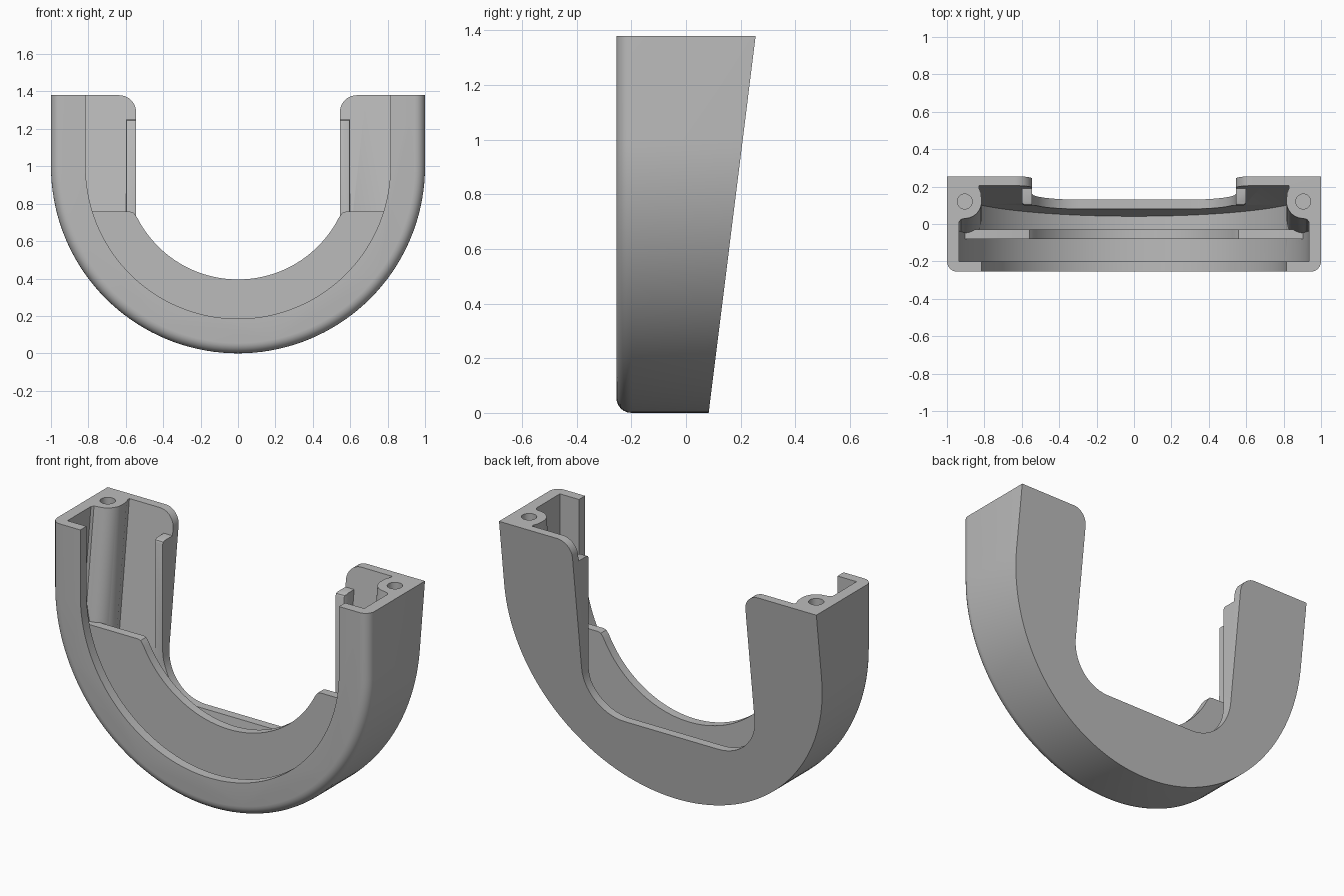
import bpy
import bmesh
from math import cos, sin, pi, asin, radians

if "Cube" in bpy.data.objects:
    bpy.data.objects.remove(bpy.data.objects["Cube"], do_unlink=True)

TOP, ABOVE, CENTRE = 1.38, 1.6, 1.0
WALL = 0.935      # inner radius of the outer wall
FRONT = -0.255

grey = bpy.data.materials.new("plain_grey")
grey.use_nodes = True
grey.diffuse_color = (0.5, 0.5, 0.5, 1)
grey.node_tree.nodes["Principled BSDF"].inputs["Base Color"].default_value = (0.5, 0.5, 0.5, 1)


def back(z, depth=0.0):
    """y of the leaning back face, moved forward by depth."""
    return 0.083 + 0.1246 * z - depth


def arc(cx, cz, r, a0, a1, steps):
    """Points on an arc, angles in radians."""
    angles = [a0 + (a1 - a0) * i / steps for i in range(steps + 1)]
    return [(cx + r * cos(a), cz + r * sin(a)) for a in angles]


def u_shape(r, top):
    return [(-r, top)] + arc(0, CENTRE, r, pi, 2 * pi, 72) + [(r, top)]


def loft(name, rings):
    """Closed solid through equal rings of 3D points."""
    bm = bmesh.new()
    loops = [[bm.verts.new(p) for p in ring] for ring in rings]
    n = len(loops[0])
    for a, b in zip(loops, loops[1:]):
        for i in range(n):
            j = (i + 1) % n
            bm.faces.new((a[i], a[j], b[j], b[i]))
    bm.faces.new(loops[0])
    bm.faces.new(loops[-1][::-1])
    bmesh.ops.recalc_face_normals(bm, faces=bm.faces)
    mesh = bpy.data.meshes.new(name)
    bm.to_mesh(mesh)
    bm.free()
    obj = bpy.data.objects.new(name, mesh)
    bpy.context.collection.objects.link(obj)
    mesh.materials.append(grey)
    return obj


def at_y(profile, y):
    return [(x, y, z) for x, z in profile]


def on_back(profile, depth=0.0):
    return [(x, back(z, depth), z) for x, z in profile]


def activate(obj):
    bpy.ops.object.select_all(action="DESELECT")
    obj.select_set(True)
    bpy.context.view_layer.objects.active = obj


def cut(target, cutter):
    mod = target.modifiers.new("cut", "BOOLEAN")
    mod.operation, mod.solver, mod.object = "DIFFERENCE", "EXACT", cutter
    activate(target)
    bpy.ops.object.modifier_apply(modifier=mod.name)
    bpy.data.objects.remove(cutter, do_unlink=True)


# Outer shell with a rounded front edge
rings = []
R = 0.055
for i in range(7):
    a = i / 6 * pi / 2
    rings.append(at_y(u_shape(1 - R + R * sin(a), TOP), FRONT + R - R * cos(a)))
shell = loft("outer_shell", rings + [on_back(u_shape(1, TOP))])

# Cavity, leaving screw columns and edge ribs standing
inner = u_shape(WALL, ABOVE)
cavity = loft("cavity_cutter", [at_y(inner, -0.2), on_back(inner, 0.05)])
column = [(1.1, 0.4), (1.1, -0.02), (0.945, -0.02), (0.938, 0.008), (0.925, 0.025)]
column += arc(0.905, 0.12, 0.09, 1.5 * pi, 0.95 * pi, 12)
column += [(0.818, 0.165), (0.828, 0.19), (0.828, 0.4)]
for side in (1, -1):
    lean = [[(side * x, y + back(z) - back(TOP), z) for x, y in column]
            for z in (0.3, 1.8)]
    cut(cavity, loft("screw_column", lean))
    rib = []
    for z, inset in ((0.3, 0), (1.235, 0), (1.246, 0.005), (1.25, 0.016)):
        y = 0.1 + inset
        outline = [(0.5, 0.5), (0.5, y), (0.587, y), (0.596, y + 0.004),
                   (0.6, y + 0.013), (0.6, 0.5)]
        rib.append([(side * x, v, z) for x, v in outline])
    cut(cavity, loft("edge_rib", rib))
cut(shell, cavity)

# Front opening inside the lip
lip = u_shape(0.815, ABOVE)
cut(shell, loft("front_cutter", [at_y(lip, -0.5), at_y(lip, -0.15)]))

# Back opening with rounded lower and upper corners
half = arc(0.295, 0.63, 0.25, -pi / 2, 0, 14)
half += arc(0.635, 1.29, 0.09, pi, pi / 2, 10) + [(0.635, ABOVE)]
opening = half + [(-x, z) for x, z in reversed(half)]
cut(shell, loft("back_cutter", [at_y(opening, -0.15), at_y(opening, 0.6)]))

# Screw holes in the column tops
for side in (1, -1):
    circle = arc(side * 0.905, 0.12, 0.04, 0, 2 * pi, 32)[:-1]
    cut(shell, loft("hole_cutter", [[(x, y, z) for x, y in circle] for z in (1.2, 1.5)]))

# Crescent plate standing inside the shell
PLATE_TOP, OUT, IN = 0.757, 0.945, 0.605
a = asin((CENTRE - PLATE_TOP) / OUT)
b = asin((CENTRE - 0.725) / IN)
corner = [(0.549, 0.74), (0.558, 0.752), (0.575, PLATE_TOP)]
plate = arc(0, CENTRE, OUT, pi + a, 2 * pi - a, 64)
plate += corner[::-1] + arc(0, CENTRE, IN, 2 * pi - b, pi + b, 56)
plate += [(-x, z) for x, z in corner]
crescent = loft("crescent_plate", [at_y(plate, -0.08), at_y(plate, -0.03)])

for obj in (shell, crescent):
    activate(obj)
    bpy.ops.object.shade_smooth_by_angle(angle=radians(30))
